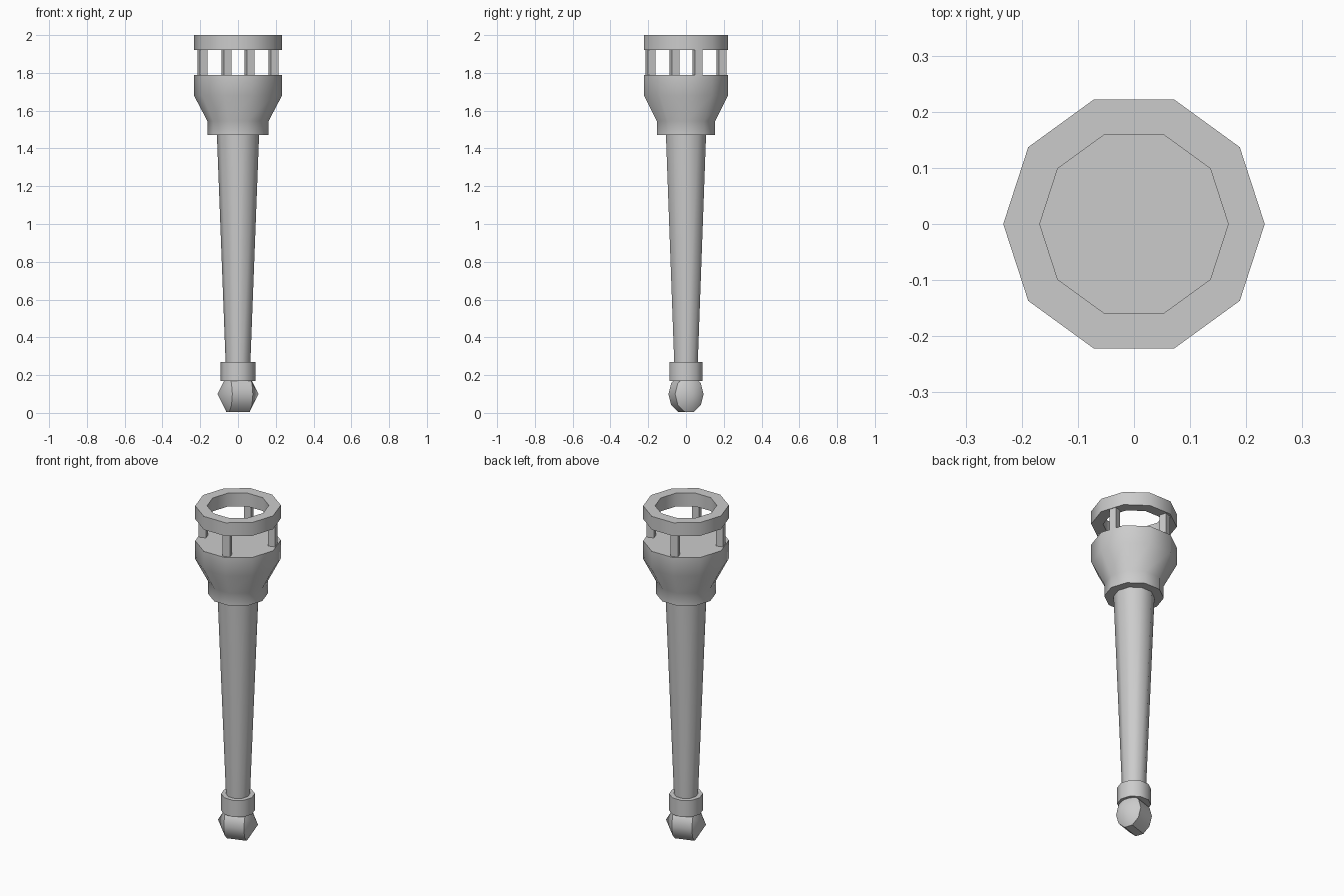
import bpy, bmesh, math
from mathutils import Matrix

if "Cube" in bpy.data.objects:
    bpy.data.objects.remove(bpy.data.objects["Cube"])

SIDES = 10
TURN = math.radians(18)


def finish(name, bm):
    bmesh.ops.recalc_face_normals(bm, faces=bm.faces)
    mesh = bpy.data.meshes.new(name)
    bm.to_mesh(mesh)
    bm.free()
    ob = bpy.data.objects.new(name, mesh)
    bpy.context.collection.objects.link(ob)
    bpy.ops.object.select_all(action='DESELECT')
    ob.select_set(True)
    bpy.context.view_layer.objects.active = ob
    bpy.ops.object.shade_smooth_by_angle(angle=math.radians(40))
    return ob


def lathe(name, profile, closed=False):
    """Ten-sided turning of (radius, z) points, capped or joined into a ring."""
    bm = bmesh.new()
    rings = []
    for r, z in profile:
        rings.append([bm.verts.new((r * math.cos(math.tau * i / SIDES),
                                    r * math.sin(math.tau * i / SIDES), z))
                      for i in range(SIDES)])
    pairs = list(zip(rings, rings[1:]))
    if closed:
        pairs.append((rings[-1], rings[0]))
    else:
        bm.faces.new(rings[0])
        bm.faces.new(rings[-1])
    for a, b in pairs:
        for i in range(SIDES):
            j = (i + 1) % SIDES
            bm.faces.new((a[i], a[j], b[j], b[i]))
    return finish(name, bm)


# Turned parts: handle, collar, cup and the open top ring
lathe("handle", [(0.063, 0.20), (0.112, 1.48)])
lathe("collar", [(0.092, 0.17), (0.092, 0.27)])
lathe("cup", [(0.162, 1.47), (0.162, 1.545), (0.233, 1.68), (0.233, 1.79)])
lathe("top_ring", [(0.168, 1.92), (0.233, 1.92), (0.233, 2.0), (0.168, 2.0)], closed=True)

# Four square posts between cup and ring
for k in range(4):
    a = TURN + k * math.pi / 2
    bm = bmesh.new()
    bmesh.ops.create_cube(bm, size=1, matrix=(
        Matrix.Rotation(a, 4, 'Z') @ Matrix.Translation((0.197, 0, 1.855))
        @ Matrix.Diagonal((0.042, 0.042, 0.15, 1))))
    finish(f"post_{k + 1}", bm)

# End knob: three-band sphere lying on its side, slightly narrowed
bm = bmesh.new()
bmesh.ops.create_uvsphere(bm, u_segments=SIDES, v_segments=3, radius=0.114, matrix=(
    Matrix.Translation((0, 0, 0.099)) @ Matrix.Rotation(TURN, 4, 'Z')
    @ Matrix.Diagonal((1, 0.80, 1, 1)) @ Matrix.Rotation(math.pi / 2, 4, 'Y')))
knob = finish("end_knob", bm)
knob.data.shade_smooth()
